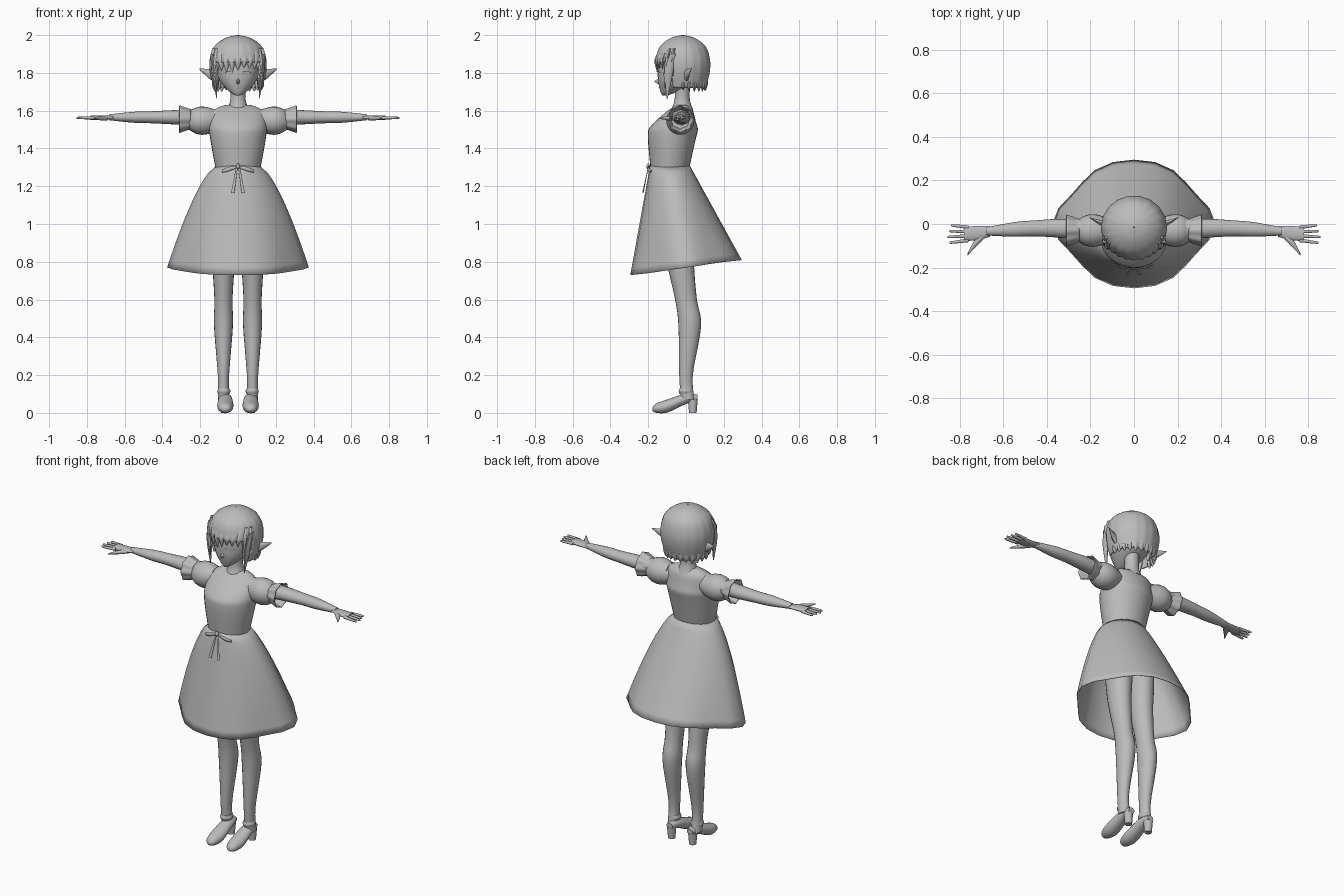
import bpy, bmesh, math, random
from math import cos, sin, pi, radians
from mathutils import Matrix

random.seed(4)
default_cube = bpy.data.objects.get("Cube")
if default_cube:
    bpy.data.objects.remove(default_cube, do_unlink=True)

grey = bpy.data.materials.new("plain grey")
grey.use_nodes = True
grey.diffuse_color = (0.5, 0.5, 0.5, 1)
grey.node_tree.nodes["Principled BSDF"].inputs["Base Color"].default_value = grey.diffuse_color
parts = []


def finish(name, bm, mirror=False, thickness=0):
    """Turn a bmesh into a named object with the shared material."""
    mesh = bpy.data.meshes.new(name)
    bm.to_mesh(mesh)
    bm.free()
    mesh.materials.append(grey)
    obj = bpy.data.objects.new(name, mesh)
    bpy.context.collection.objects.link(obj)
    if thickness:
        solid = obj.modifiers.new("thickness", "SOLIDIFY")
        solid.thickness = thickness
    if mirror:
        obj.modifiers.new("mirror", "MIRROR")
    parts.append(obj)
    return obj


def spline(stations, steps):
    """Catmull-Rom interpolation through the given stations."""
    result = []
    last = len(stations) - 1
    for index in range(last):
        before, start, end, after = (stations[min(max(k, 0), last)]
                                     for k in range(index - 1, index + 3))
        for step in range(steps):
            t = step / steps
            result.append([q + t / 2 * (r - p + t * (2 * p - 5 * q + 4 * r - s + t * (3 * (q - r) + s - p)))
                           for p, q, r, s in zip(before, start, end, after)])
    return result + [list(stations[last])]


def skin(bm, rows, caps=True):
    """Join closed rows of points into a skin."""
    rings = [[bm.verts.new(point) for point in row] for row in rows]
    count = len(rings[0])
    for low, high in zip(rings, rings[1:]):
        for here in range(count):
            there = (here + 1) % count
            bm.faces.new((low[here], low[there], high[there], high[here]))
    if caps:
        bm.faces.new(rings[0])
        bm.faces.new(rings[-1])
    bmesh.ops.recalc_face_normals(bm, faces=bm.faces)


def tube(name, axis, stations, centre=(0, 0), rise=0, flat=1, mirror=False, sides=20,
         ripple=(0, 0), caps=True, thickness=0, drop=None):
    """Loft (position, radius, shift) sections along an axis; flat scales the second radius."""
    rows = []
    padded = [(station + (0,))[:3] for station in stations]
    for along, radius, shift in spline(padded, 5):
        ratio = flat(along) if callable(flat) else flat
        row = []
        for index in range(sides):
            angle = 2 * pi * index / sides
            reach = max(radius, .001) * (1 + ripple[1] * cos(ripple[0] * angle))
            u = centre[0] + rise * (along - stations[0][0]) + reach * cos(angle)
            v = centre[1] + shift + reach * ratio * sin(angle)
            row.append({"x": (along, v, u), "y": (u, along, v), "z": (u, v, along)}[axis])
        rows.append(row)
    bm = bmesh.new()
    skin(bm, rows, caps)
    if drop:
        unwanted = [face for face in bm.faces if drop(face.calc_center_median())]
        bmesh.ops.delete(bm, geom=unwanted, context="FACES")
    return finish(name, bm, mirror, thickness)


# Legs and heeled shoes
tube("legs", "z", [(1.2, .06, -.07), (1, .07, -.04), (.8, .06, -.03), (.6, .048, 0),
                   (.46, .05, .02), (.2, .03, 0), (.07, .03, .01)],
     centre=(.077, 0), flat=1.2, mirror=True)
tube("shoes", "y", [(.06, .02, .08), (0, .035, .075), (-.1, .043, .036),
                    (-.16, .03, .025), (-.178, .01, .02)],
     centre=(.067, 0), flat=.8, mirror=True)
tube("shoe_heels", "z", [(0, .02), (.07, .026)], centre=(.07, .036), mirror=True)
tube("ankle_straps", "z", [(.1, .03), (.115, .035), (.13, .03)],
     centre=(.075, 0), flat=1.1, mirror=True)

# Skirt: open bell with a tilted, gently folded hem
rows = []
levels, panels = 14, 24
for level in range(levels + 1):
    down = level / levels
    row = []
    for panel in range(panels):
        angle = 2 * pi * panel / panels
        c, s = cos(angle), sin(angle)
        fold = 1 - .75 * down * (s * c * c) ** 2
        x = (.112 + .263 * down ** .67) * c * fold
        y = .085 * (down - 1) + (.105 + .19 * down) * s * fold
        row.append((x, y, 1.31 - down * (.54 - .04 * s)))
    rows.append(row)
bm = bmesh.new()
skin(bm, rows, caps=False)
finish("skirt", bm, thickness=.003)

# Bodice, thinning towards the shoulders, and neck
tube("bodice", "z", [(1.3, .12, -.085), (1.45, .147, -.075), (1.53, .153, -.06),
                     (1.6, .13, -.03), (1.63, .07, -.02)],
     flat=lambda z: min(.86, .86 - 3.5 * (z - 1.5)), sides=32)
tube("neck", "z", [(1.6, .06), (1.66, .04), (1.75, .043)], centre=(0, -.02))

# Waist bow: two loops, two tails and a knot
tube("bow_loops", "x", [(0, .006, -.197), (.05, .011, -.2), (.085, .008, -.186)],
     centre=(1.305, 0), rise=-.3, flat=.4, mirror=True, sides=8)
tube("bow_tails", "z", [(1.3, .004, -.2), (1.165, .009, -.228)],
     centre=(.006, 0), rise=-.16, flat=.4, mirror=True, sides=8)
tube("bow_knot", "z", [(1.29, .004), (1.305, .011), (1.32, .004)], centre=(0, -.2), sides=10)

# Puff sleeves with a flared ruffle
tube("puff_sleeves", "x", [(.1, .05), (.17, .073), (.22, .07), (.26, .047)],
     centre=(1.547, -.03), mirror=True, sides=24)
tube("sleeve_ruffles", "x", [(.25, .05), (.31, .07)], centre=(1.555, -.03), mirror=True,
     sides=40, ripple=(8, .05), caps=False, thickness=.004)

# Arms and hands
tube("arms", "x", [(.12, .045, -.03), (.33, .038, -.02), (.45, .032, -.02),
                   (.55, .029, -.025), (.68, .016, -.034)],
     centre=(1.565, 0), flat=1.15, mirror=True)
tube("palms", "x", [(.66, .009, -.034), (.72, .012, -.042), (.78, .012, -.045)],
     centre=(1.563, 0), flat=2.7, mirror=True)
for index, finger in enumerate(("index", "middle", "ring", "little")):
    knuckle, end = .02 * index - .075, .026 * index - .085
    tip = .855 - .008 * abs(index - 1)
    tube(finger + "_fingers", "x", [(.76, .009, knuckle), (tip - .01, .006, end), (tip, .002, end)],
         centre=(1.562, 0), mirror=True, sides=10)
tube("thumbs", "x", [(.69, .011, -.05), (.73, .011, -.09), (.763, .003, -.14)],
     centre=(1.56, 0), flat=1.8, mirror=True, sides=10)

# Head, nose and pointed ears
head = tube("head", "z", [(1.68, .01, -.115), (1.7, .045, -.09), (1.76, .098, -.05),
                          (1.85, .122, -.025), (1.92, .11, -.02), (1.97, .06, -.02)], sides=32)
tube("nose", "y", [(-.14, .012), (-.166, .002)], centre=(0, 1.755), flat=1.5, sides=10)
tube("ears", "x", [(.1, .03), (.15, .026, .005), (.205, .002, .03)],
     centre=(1.768, 0), rise=.5, flat=.5, mirror=True, sides=12)


def face_disc(name, x, z, width, height, tilt=0, lift=.003):
    """Thin oval plate wrapped onto the face."""
    bm = bmesh.new()
    bmesh.ops.create_circle(bm, cap_ends=True, cap_tris=True, segments=20, radius=1)
    bm.transform(Matrix.Translation((x, -.15, z)) @ Matrix.Rotation(radians(tilt), 4, "Y")
                 @ Matrix.Diagonal((width, 1, height, 1)) @ Matrix.Rotation(pi / 2, 4, "X"))
    disc = finish(name, bm, mirror=x > 0)
    wrap = disc.modifiers.new("wrap", "SHRINKWRAP")
    wrap.target = head
    wrap.wrap_mode = "ABOVE_SURFACE"
    wrap.offset = lift


face_disc("eyes", .05, 1.787, .03, .017)
face_disc("irises", .05, 1.787, .014, .016, lift=.005)
face_disc("upper_lashes", .05, 1.804, .034, .004, tilt=5, lift=.008)
face_disc("eyebrows", .05, 1.826, .03, .003, tilt=-6, lift=.006)
face_disc("mouth", 0, 1.722, .014, .003)

# Bobbed hair: ridged cap opened around the face
tube("hair_cap", "z", [(1.72, .126), (1.8, .147), (1.87, .149), (1.94, .125),
                       (1.985, .065), (2, .003)],
     centre=(0, -.017), flat=.97, sides=72, ripple=(18, .008), caps=False, thickness=.01,
     drop=lambda middle: middle.z < 1.85 and middle.y < -.07)

# Fringe locks around the brow, with pointed ends
fringe_count = 11
for index in range(fringe_count):
    angle = radians(130 * (index / (fringe_count - 1) - .5))
    x, y = .14 * sin(angle), -.017 - .138 * cos(angle)
    tube(f"fringe_lock_{index + 1}", "z",
         [(1.93, .01, y * .82), (1.87, .019, y), (random.uniform(1.8, 1.83), .002, y)],
         centre=(x, 0), flat=.6, sides=8)

# Long locks in front of the ears, and small points along the nape
tube("side_locks", "z", [(1.9, .01, -.07), (1.8, .013, -.09), (1.665, .002, -.1)],
     centre=(.136, 0), rise=.1, flat=1.7, mirror=True, sides=10)
tube("inner_side_locks", "z", [(1.88, .01, -.1), (1.8, .01, -.108), (1.72, .002, -.112)],
     centre=(.125, 0), rise=.12, mirror=True, sides=8)
nape_count = 13
for index in range(nape_count):
    angle = pi * (index / (nape_count - 1) - .5)
    x, y = .122 * sin(angle), -.015 + .118 * cos(angle)
    tube(f"nape_lock_{index + 1}", "z",
         [(1.76, .014, y * 1.05), (1.73, .015, y), (random.uniform(1.7, 1.71), .003, y)],
         centre=(x, 0), flat=.7, sides=8)

# Smooth shading with crisp edges
bpy.ops.object.select_all(action="DESELECT")
for part in parts:
    part.select_set(True)
bpy.context.view_layer.objects.active = parts[0]
bpy.ops.object.shade_smooth_by_angle(angle=radians(45))
